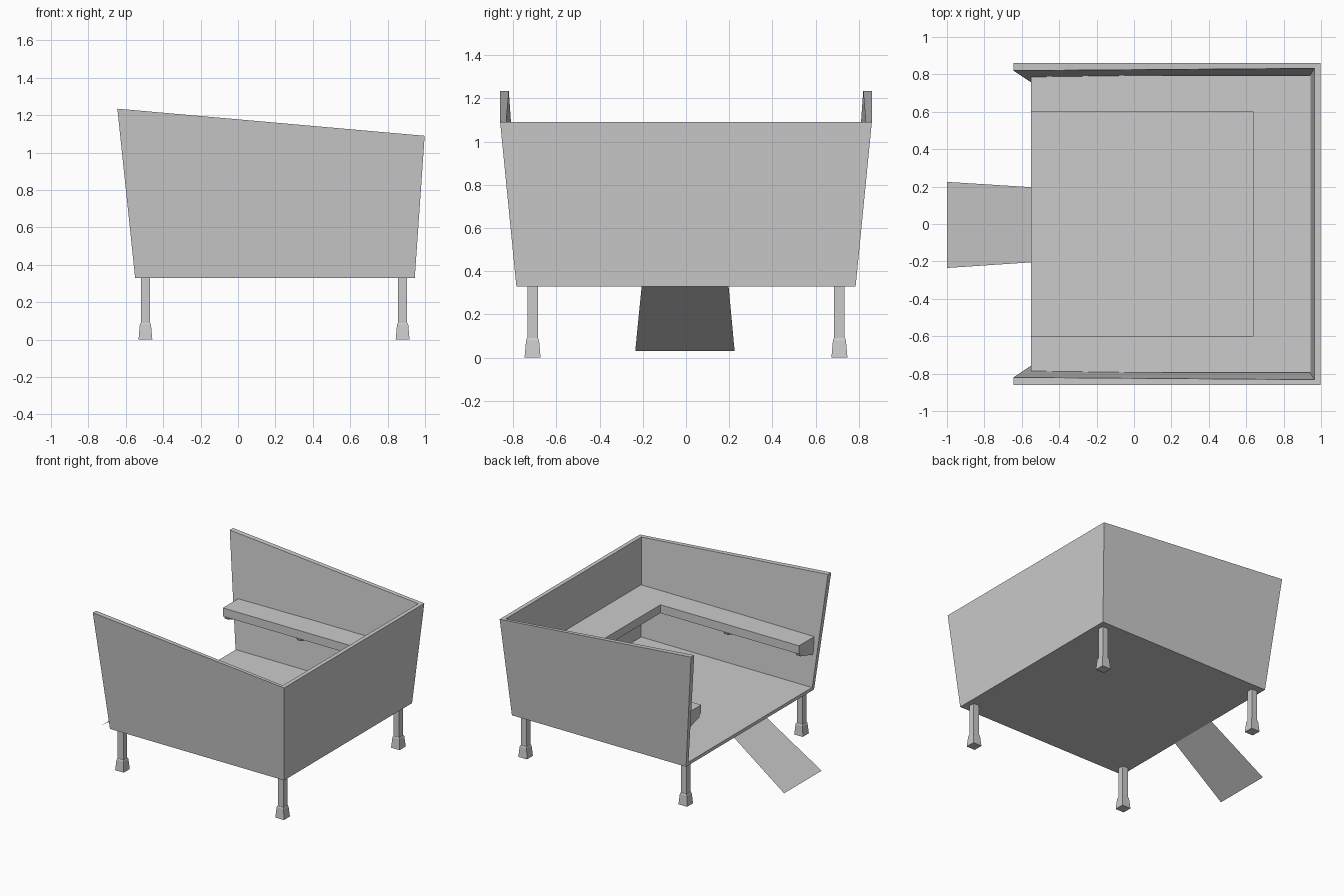
import bpy, bmesh

if "Cube" in bpy.data.objects:
    bpy.data.objects.remove(bpy.data.objects["Cube"])

HEX_FACES = [(0, 1, 2, 3), (4, 5, 6, 7), (0, 1, 5, 4), (1, 2, 6, 5), (2, 3, 7, 6), (3, 0, 4, 7)]


def make(name, verts, faces):
    bm = bmesh.new()
    vs = [bm.verts.new(v) for v in verts]
    for f in faces:
        bm.faces.new([vs[i] for i in f])
    bmesh.ops.recalc_face_normals(bm, faces=bm.faces)
    me = bpy.data.meshes.new(name)
    bm.to_mesh(me)
    bm.free()
    ob = bpy.data.objects.new(name, me)
    bpy.context.collection.objects.link(ob)
    return ob


def extrude_z(name, outline, z0, z1):
    n = len(outline)
    verts = [(x, y, z) for z in (z0, z1) for x, y in outline]
    faces = [tuple(range(n)), tuple(range(n, 2 * n))]
    faces += [(i, (i + 1) % n, n + (i + 1) % n, n + i) for i in range(n)]
    return make(name, verts, faces)


def stack(name, cx, cy, rings):
    """Square rings (half width, z) lofted upward."""
    verts = [(cx + sx * h, cy + sy * h, z) for h, z in rings
             for sx, sy in ((-1, -1), (1, -1), (1, 1), (-1, 1))]
    top = 4 * (len(rings) - 1)
    faces = [(0, 1, 2, 3), (top, top + 1, top + 2, top + 3)]
    for r in range(0, top, 4):
        faces += [(r + i, r + (i + 1) % 4, r + 4 + (i + 1) % 4, r + 4 + i) for i in range(4)]
    return make(name, verts, faces)


# floor slab
extrude_z("floor", [(-0.55, -0.785), (0.945, -0.785), (0.945, 0.785), (-0.55, 0.785)], 0.33, 0.355)

# flared side walls, mitred into the end wall
for s, side in ((-1, "front"), (1, "back")):
    outer = [(-0.55, 0.785, 0.33), (0.945, 0.785, 0.33), (0.998, 0.86, 1.09), (-0.645, 0.86, 1.235)]
    inner = [(-0.55, 0.757, 0.33), (0.915, 0.757, 0.33), (0.966, 0.832, 1.09), (-0.645, 0.82, 1.235)]
    make(side + "_wall", [(x, s * y, z) for x, y, z in outer + inner], HEX_FACES)

# flared end wall
make("end_wall",
     [(0.945, -0.785, 0.33), (0.945, 0.785, 0.33), (0.998, 0.86, 1.09), (0.998, -0.86, 1.09),
      (0.915, -0.757, 0.33), (0.915, 0.757, 0.33), (0.966, 0.832, 1.09), (0.966, -0.832, 1.09)], HEX_FACES)

# U-shaped bench
extrude_z("bench", [(-0.55, -0.795), (0.95, -0.795), (0.95, 0.795), (-0.55, 0.795),
                    (-0.55, 0.6), (0.64, 0.6), (0.64, -0.6), (-0.55, -0.6)], 0.675, 0.74)

# small wedge brackets under the side benches
for s in (-1, 1):
    for cx in (-0.53, 0.09, 0.71):
        prof = [(0.61, 0.68), (0.62, 0.65), (0.79, 0.60), (0.80, 0.68)]
        make("bench_bracket", [(cx + d, s * y, z) for d in (-0.018, 0.018) for y, z in prof], HEX_FACES)

# legs with flared feet
for cx in (-0.495, 0.88):
    for cy in (-0.71, 0.71):
        stack("leg", cx, cy, [(0.024, 0.08), (0.024, 0.34)])
        stack("foot", cx, cy, [(0.037, 0.0), (0.03, 0.08), (0.026, 0.09)])

# thin entrance ramp
make("ramp", [(-1.0, -0.235, 0.03), (-1.0, 0.225, 0.03), (-0.55, 0.197, 0.332), (-0.55, -0.205, 0.332)],
     [(3, 2, 1, 0)])
